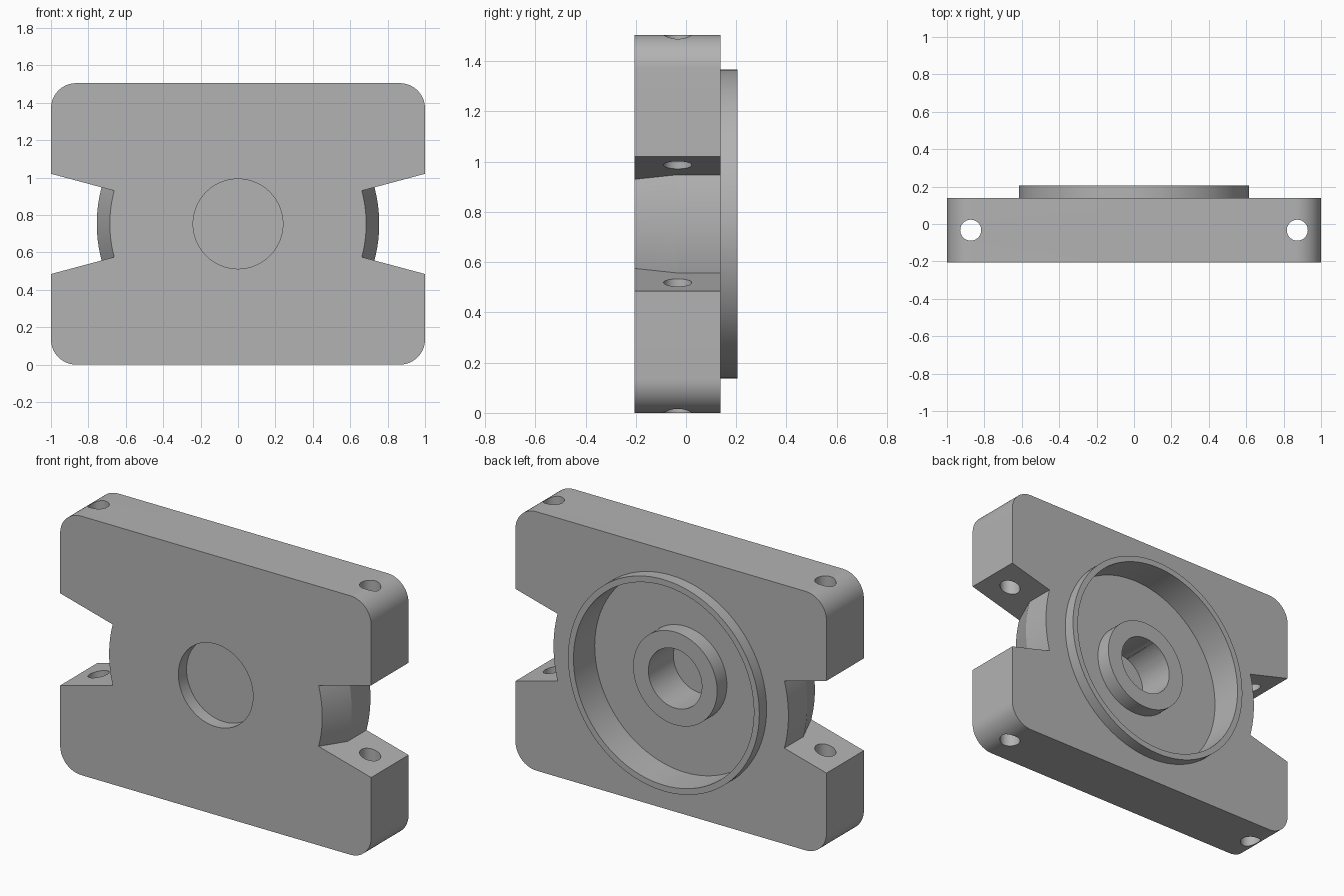
import bpy
import bmesh
from math import cos, sin, pi, radians, tau
from mathutils import Vector

cube = bpy.data.objects.get("Cube")
if cube:
    bpy.data.objects.remove(cube, do_unlink=True)

FRONT, BACK, LIP = -0.205, 0.138, 0.205
HEIGHT = 1.505
MID = HEIGHT / 2

metal = bpy.data.materials.new("plain grey")
metal.use_nodes = True
GREY = (0.45, 0.45, 0.45, 1)
metal.diffuse_color = GREY
metal.node_tree.nodes["Principled BSDF"].inputs["Base Color"].default_value = GREY


def make_object(name, bm):
    bmesh.ops.recalc_face_normals(bm, faces=bm.faces)
    mesh = bpy.data.meshes.new(name)
    bm.to_mesh(mesh)
    bm.free()
    mesh.materials.append(metal)
    obj = bpy.data.objects.new(name, mesh)
    bpy.context.collection.objects.link(obj)
    return obj


def lathe(name, profile, start=0.0, sweep=tau, steps=96):
    """Turn a closed (radius, y) profile about the y axis through the plate centre."""
    bm = bmesh.new()
    full = sweep >= tau
    rings = []
    for i in range(steps if full else steps + 1):
        a = start + sweep * i / steps
        rings.append([bm.verts.new((r * cos(a), y, MID + r * sin(a))) for r, y in profile])
    n = len(profile)
    for i in range(steps):
        a, b = rings[i], rings[(i + 1) % len(rings)]
        for j in range(n):
            k = (j + 1) % n
            bm.faces.new((a[j], a[k], b[k], b[j]))
    if not full:
        bm.faces.new(rings[0])
        bm.faces.new(rings[-1])
    return make_object(name, bm)


def cylinder(name, radius, length, centre, along_y=False):
    bm = bmesh.new()
    bmesh.ops.create_cone(bm, cap_ends=True, segments=96 if along_y else 48,
                          radius1=radius, radius2=radius, depth=length)
    if along_y:
        for v in bm.verts:
            v.co = Vector((v.co.x, v.co.z, v.co.y))
    bmesh.ops.translate(bm, verts=bm.verts, vec=centre)
    return make_object(name, bm)


def combine(target, tool, operation="DIFFERENCE"):
    mod = target.modifiers.new(tool.name, "BOOLEAN")
    mod.operation = operation
    mod.solver = "EXACT"
    mod.object = tool
    bpy.context.view_layer.objects.active = target
    bpy.ops.object.modifier_apply(modifier=mod.name)
    bpy.data.objects.remove(tool, do_unlink=True)


# Plate with rounded corners
CORNER = 0.135
bm = bmesh.new()
outline = []
for quarter, (sx, sz) in enumerate([(1, 1), (-1, 1), (-1, -1), (1, -1)]):
    for i in range(17):
        a = (quarter + i / 16) * pi / 2
        outline.append(bm.verts.new((sx * (1 - CORNER) + CORNER * cos(a), FRONT,
                                     MID + sz * (MID - CORNER) + CORNER * sin(a))))
face = bm.faces.new(outline)
grown = bmesh.ops.extrude_face_region(bm, geom=[face])["geom"]
bmesh.ops.translate(bm, vec=(0, BACK - FRONT, 0),
                    verts=[g for g in grown if isinstance(g, bmesh.types.BMVert)])
plate = make_object("mounting_plate", bm)

# Raised round rim on the back
rim = cylinder("rim", 0.615, LIP - 0.05, (0, (LIP + 0.05) / 2, MID), along_y=True)
combine(plate, rim, "UNION")

# Ring-shaped recess that leaves a central boss, slightly lower than the plate
recess = lathe("recess", [(0.27, 0.01), (0.58, 0.01), (0.58, 0.3), (0.1, 0.3),
                          (0.1, 0.1), (0.27, 0.1)])
combine(plate, recess)

# Through bore and front counterbore
combine(plate, cylinder("bore", 0.172, 1, (0, 0, MID), along_y=True))
combine(plate, cylinder("counterbore", 0.24, 0.2, (0, -0.23, MID), along_y=True))

# Wedge notches on both sides, with a tapered front half on the inner wall
notch_profile = [(0.646, -0.3), (0.755, -0.035), (0.755, 0.3), (1.3, 0.3), (1.3, -0.3)]
for centre in (0, pi):
    notch = lathe("notch", notch_profile, centre - radians(15), radians(30), 24)
    combine(plate, notch)

# Vertical bolt holes
for side in (-1, 1):
    combine(plate, cylinder("bolt_hole", 0.056, 2, (side * 0.873, -0.033, MID)))

# Smooth curved walls, crisp edges
bpy.ops.object.select_all(action="DESELECT")
plate.select_set(True)
bpy.context.view_layer.objects.active = plate
bpy.ops.object.shade_smooth_by_angle(angle=radians(20))
